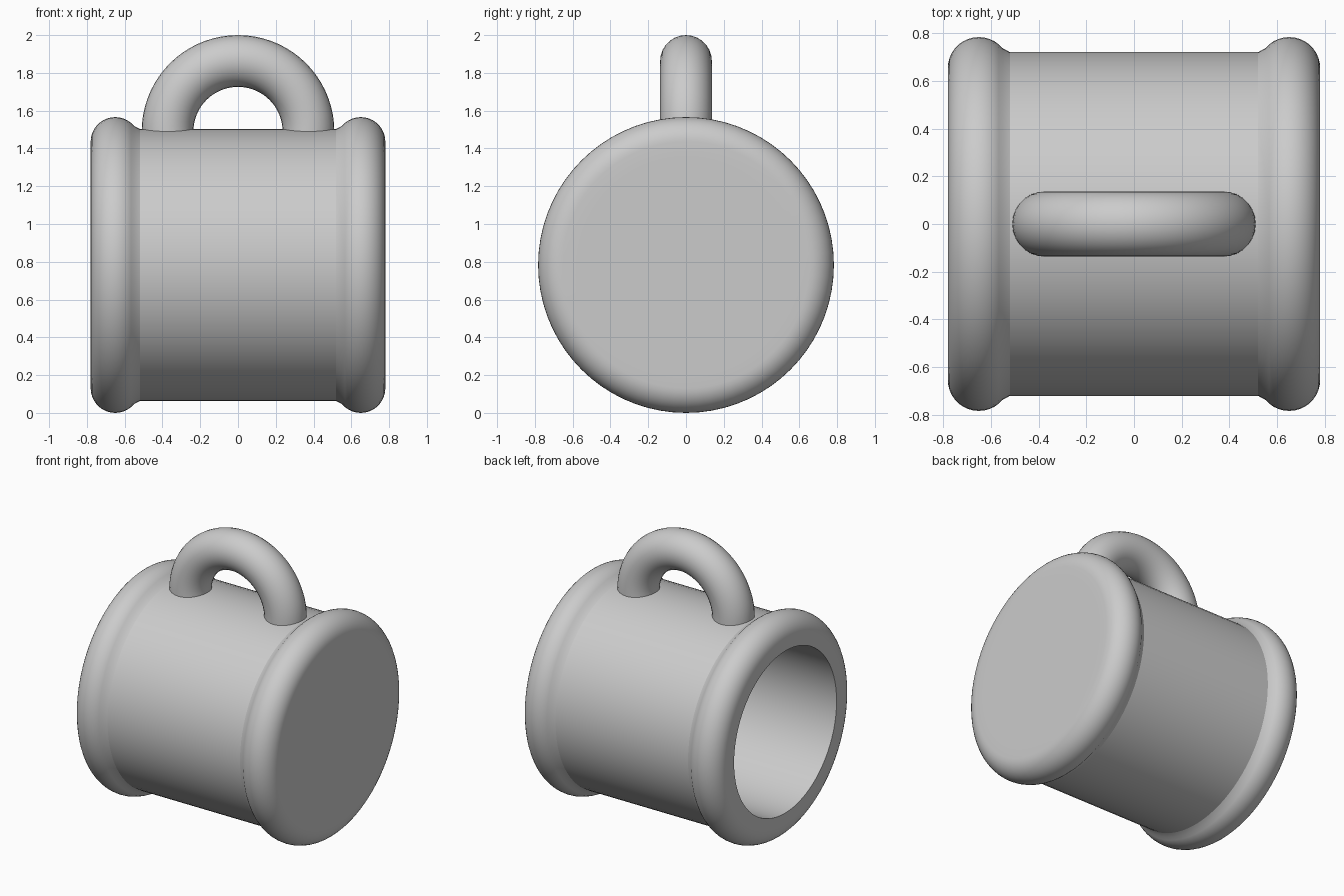
import bpy, bmesh, math
from mathutils import Matrix, Vector

if "Cube" in bpy.data.objects:
    bpy.data.objects.remove(bpy.data.objects["Cube"])

AXIS_Z = 0.783                      # height of the mug's axis
RIM_X, RIM_R, RIM_T = 0.65, 0.653, 0.13   # rim centre, radius, thickness
HOLE_R, FLOOR_X = 0.575, 0.65       # inner wall radius and inner floor

clay = bpy.data.materials.new("light_grey")
clay.diffuse_color = (0.6, 0.6, 0.6, 1)
clay.use_nodes = True
clay.node_tree.nodes["Principled BSDF"].inputs["Base Color"].default_value = clay.diffuse_color


def finish(bm, name, angle):
    """Turn a bmesh into a smooth-shaded object."""
    bmesh.ops.remove_doubles(bm, verts=bm.verts, dist=1e-5)
    bmesh.ops.recalc_face_normals(bm, faces=bm.faces)
    mesh = bpy.data.meshes.new(name)
    bm.to_mesh(mesh)
    bm.free()
    mesh.materials.append(clay)
    ob = bpy.data.objects.new(name, mesh)
    bpy.context.collection.objects.link(ob)
    bpy.ops.object.select_all(action='DESELECT')
    ob.select_set(True)
    bpy.context.view_layer.objects.active = ob
    bpy.ops.object.shade_smooth_by_angle(angle=math.radians(angle))
    return ob


# Mug: one profile (x, radius) turned about the x axis
arc = [math.radians(50 - 140 * i / 14) for i in range(15)]
rim = [(0.52, 0.72)] + [(RIM_X - RIM_T * math.sin(a), RIM_R + RIM_T * math.cos(a)) for a in arc]
rim.append((RIM_X + RIM_T, HOLE_R))
open_rim = [(-x, r) for x, r in reversed(rim)]
profile = [(FLOOR_X, 0), (FLOOR_X, HOLE_R)] + open_rim + rim + [(RIM_X + RIM_T, 0)]

bm = bmesh.new()
verts = [bm.verts.new((x, 0, AXIS_Z + r)) for x, r in profile]
edges = [bm.edges.new(pair) for pair in zip(verts, verts[1:])]
bmesh.ops.spin(bm, geom=verts + edges, cent=(0, 0, AXIS_Z), axis=(1, 0, 0),
               angle=math.tau, steps=72, use_merge=False)
finish(bm, "mug_body", 20)

# Handle: a half ring whose legs sink into the wall
MAJOR, MINOR, BASE_Z = 0.373, 0.137, 1.49
bm = bmesh.new()
ring = bmesh.ops.create_circle(bm, segments=28, radius=MINOR, cap_ends=False,
                               matrix=Matrix.Translation((MAJOR, 0, BASE_Z)))["verts"]
edges = list(bm.edges)
bmesh.ops.spin(bm, geom=ring + edges, cent=(0, 0, BASE_Z), axis=(0, -1, 0),
               angle=math.pi, steps=36)
ends = [e for e in bm.edges if e.is_boundary]
legs = bmesh.ops.extrude_edge_only(bm, edges=ends)["geom"]
bmesh.ops.translate(bm, vec=Vector((0, 0, -0.06)),
                    verts=[v for v in legs if isinstance(v, bmesh.types.BMVert)])
finish(bm, "handle", 40)
